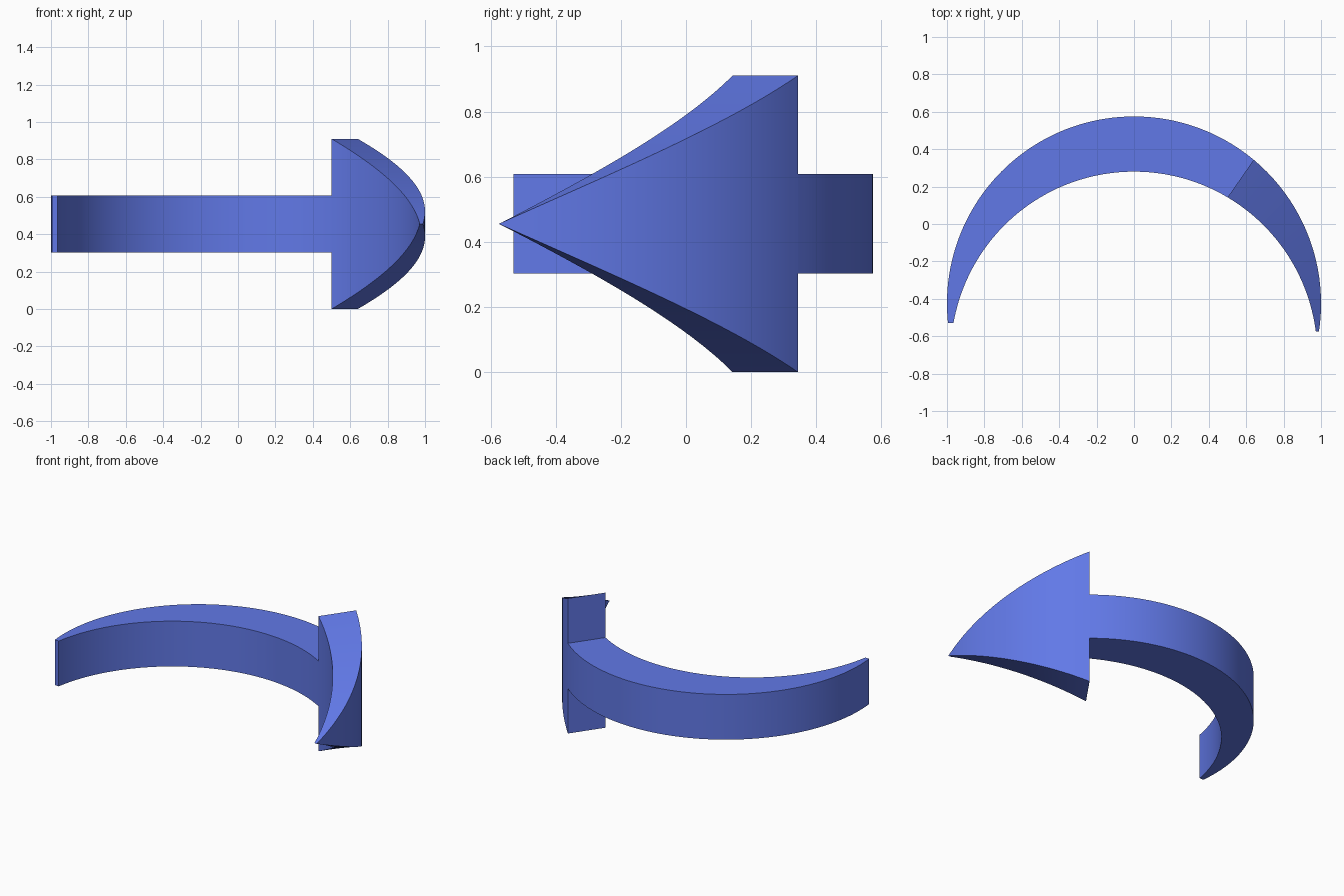
import bpy, bmesh
from math import radians, sin, cos

if "Cube" in bpy.data.objects:
    bpy.data.objects.remove(bpy.data.objects["Cube"])

blue = bpy.data.materials.new("blue")
blue.diffuse_color = (0.12, 0.19, 0.8, 1)
blue.use_nodes = True
blue.node_tree.nodes["Principled BSDF"].inputs["Base Color"].default_value = blue.diffuse_color

MID = 0.455                                   # centre height of the arrow
OUTER, INNER = (-0.425, 1.0), (-0.70, 0.98)   # (centre y, radius) of the two arcs


def arc(circle, degrees):
    a = radians(degrees)
    return circle[1] * cos(a), circle[0] + circle[1] * sin(a)


def crescent(name, outer, inner, half_height, steps, end_cap):
    """Sweep a four-sided section between the two arcs."""
    bm = bmesh.new()
    rings = []
    for i in range(steps + 1):
        t = i / steps
        o = arc(OUTER, outer[0] + (outer[1] - outer[0]) * t)
        n = arc(INNER, inner[0] + (inner[1] - inner[0]) * t)
        h = half_height(t)
        rings.append([bm.verts.new((x, y, MID + z))
                      for (x, y), z in ((o, -h), (o, h), (n, h), (n, -h))])
    for a, b in zip(rings, rings[1:]):
        for k in range(4):
            m = (k + 1) % 4
            bm.faces.new((a[k], a[m], b[m], b[k]))
    bm.faces.new(rings[-1 if end_cap else 0])
    # Merge the pointed end into one edge
    bmesh.ops.remove_doubles(bm, verts=bm.verts, dist=1e-5)
    bmesh.ops.recalc_face_normals(bm, faces=bm.faces)
    mesh = bpy.data.meshes.new(name)
    bm.to_mesh(mesh)
    bm.free()
    mesh.materials.append(blue)
    ob = bpy.data.objects.new(name, mesh)
    bpy.context.collection.objects.link(ob)
    bpy.ops.object.select_all(action='DESELECT')
    ob.select_set(True)
    bpy.context.view_layer.objects.active = ob
    bpy.ops.object.shade_smooth_by_angle(angle=radians(30))


# Curved shaft, constant height, capped at its thin tail
crescent("arrow_shaft", (50.2, 186.0), (59.3, 170.0), lambda t: 0.1525, 64, True)

# Arrow head, tapering to a vertical-centre point, capped at its wide base
crescent("arrow_head", (50.2, -8.63), (59.3, 7.4), lambda t: MID * (1 - t), 32, False)
